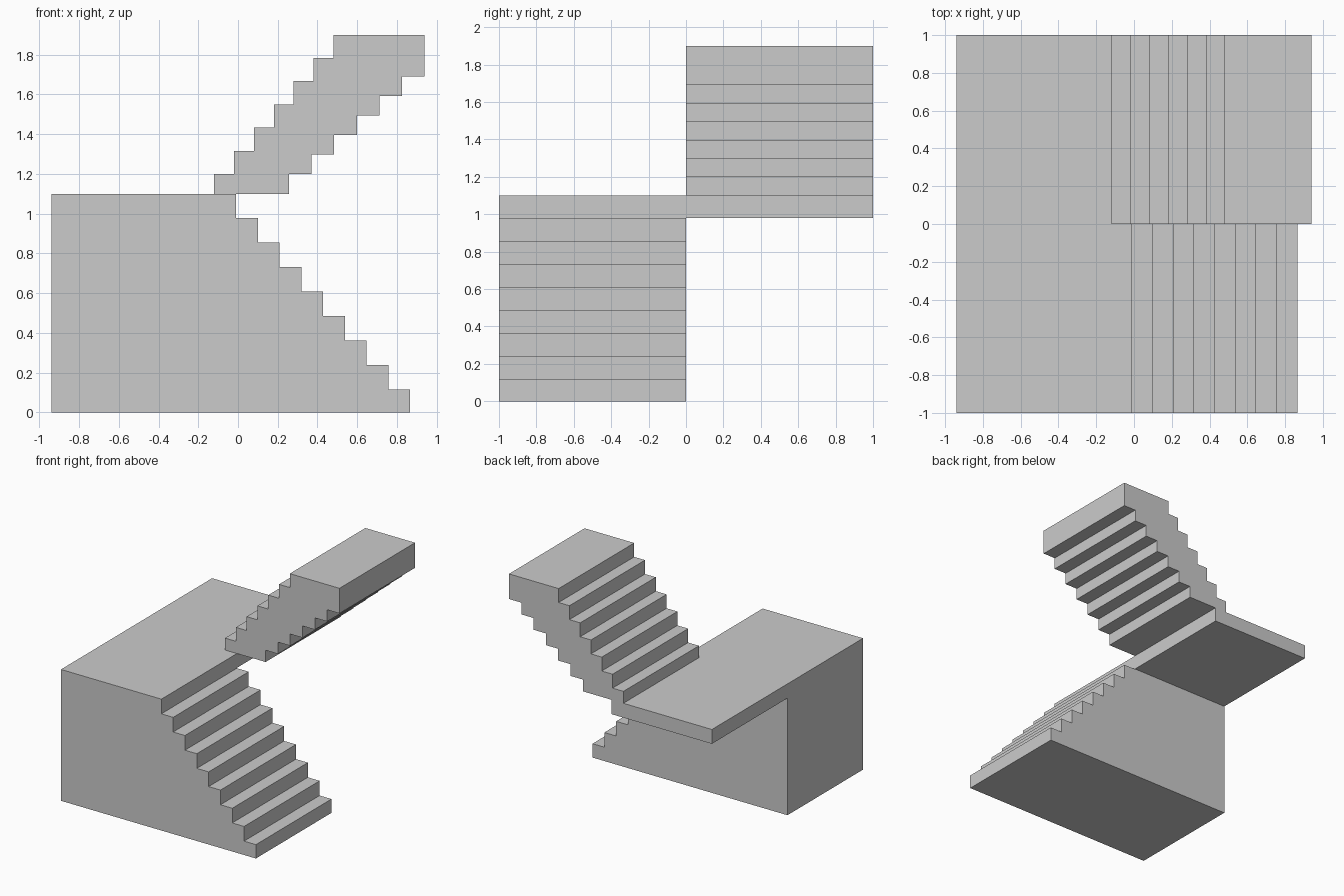
import bpy, bmesh

if "Cube" in bpy.data.objects:
    bpy.data.objects.remove(bpy.data.objects["Cube"])


def extrude_profile(name, points, y0, y1):
    """Extrude an x-z outline along y into a solid."""
    bm = bmesh.new()
    face = bm.faces.new([bm.verts.new((x, y0, z)) for x, z in points])
    ext = bmesh.ops.extrude_face_region(bm, geom=[face])
    verts = [g for g in ext["geom"] if isinstance(g, bmesh.types.BMVert)]
    bmesh.ops.translate(bm, verts=verts, vec=(0, y1 - y0, 0))
    bmesh.ops.recalc_face_normals(bm, faces=bm.faces)
    mesh = bpy.data.meshes.new(name)
    bm.to_mesh(mesh)
    bm.free()
    obj = bpy.data.objects.new(name, mesh)
    bpy.context.collection.objects.link(obj)
    return obj


LEFT, EDGE, FLOOR = -0.94, -0.01, 1.10

# Lower flight: solid to the ground, eight steps down to the right
lower = [(LEFT, 0), (LEFT, FLOOR), (EDGE, FLOOR)]
run, rise = 0.1095, 0.123
for i in range(8):
    z = FLOOR - rise * (i + 1)
    lower += [(EDGE + run * i, z), (EDGE + run * (i + 1), z)]
lower.append((EDGE + run * 8, 0))
extrude_profile("lower_flight", lower, -1, 0)

# Rear half of the landing: thin slab
extrude_profile("landing_slab", [(LEFT, 0.98), (LEFT, FLOOR), (EDGE, FLOOR), (EDGE, 0.98)], 0, 1)

# Upper flight: stepped treads above, stepped underside below
upper = [(-0.12, FLOOR)]
for i in range(7):
    z = 1.20 + 0.1167 * i
    upper += [(-0.12 + 0.1 * i, z), (-0.02 + 0.1 * i if i < 6 else 0.94, z)]
for i in range(6):
    z = 1.69 - 0.0983 * i
    x = 0.94 - 0.114 * i
    upper += [(x, z), (x - 0.114, z)]
upper.append((0.256, FLOOR))
extrude_profile("upper_flight", upper, 0, 1)
